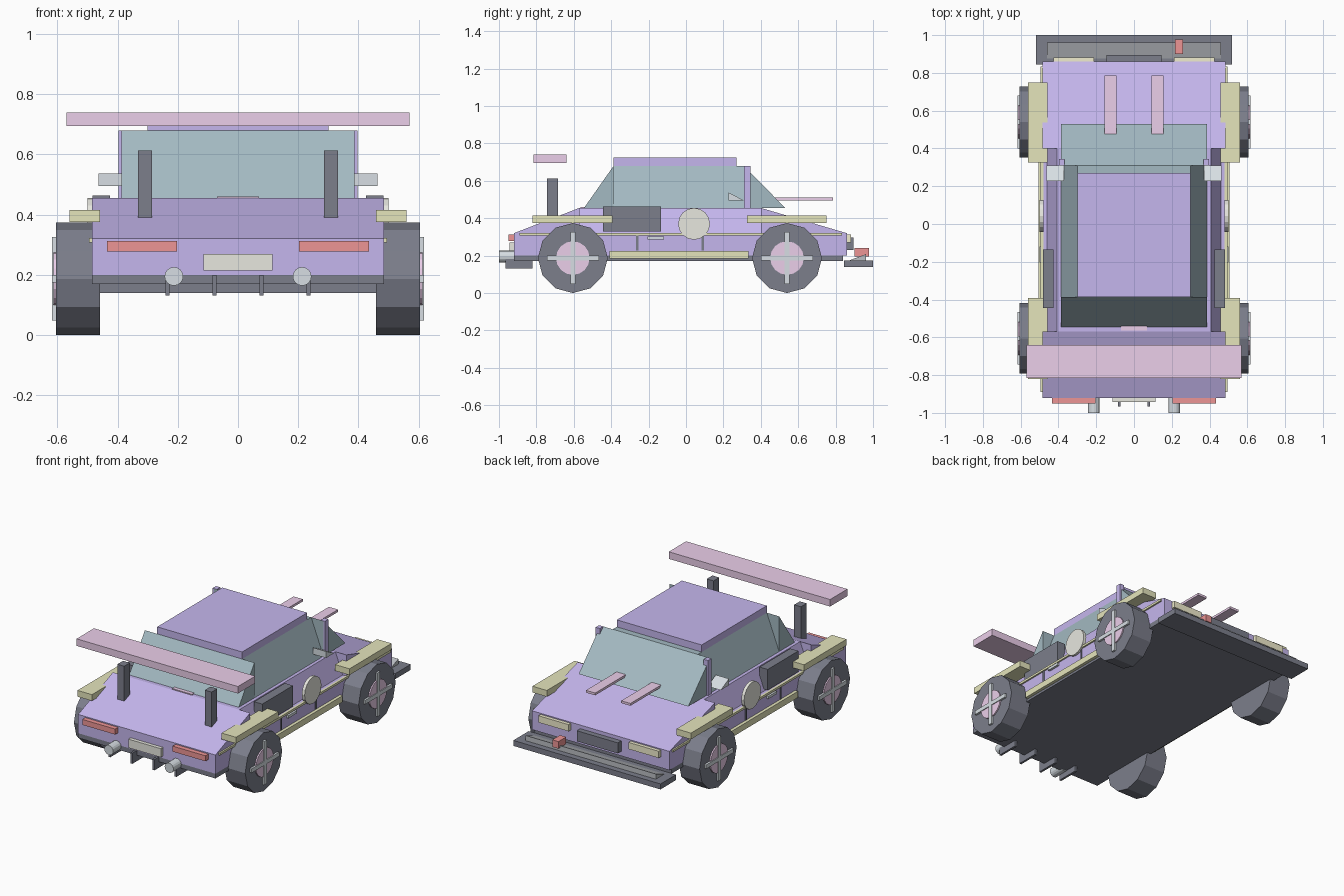
import bpy, bmesh, math
from mathutils import Matrix

if "Cube" in bpy.data.objects:
    bpy.data.objects.remove(bpy.data.objects["Cube"])

COLORS = {
    "purple": (0.56, 0.47, 0.85), "glass": (0.37, 0.49, 0.54), "dark": (0.20, 0.21, 0.26),
    "yellow": (0.78, 0.78, 0.50), "pink": (0.83, 0.62, 0.82), "silver": (0.68, 0.73, 0.77),
    "red": (0.85, 0.30, 0.30), "cream": (0.80, 0.80, 0.74), "lamp": (0.88, 0.85, 0.62),
    "grey": (0.50, 0.52, 0.55),
}
MATS = {}
for key, c in COLORS.items():
    MATS[key] = bpy.data.materials.new(key)
    MATS[key].diffuse_color = (*c, 1)


def finish(name, bm, color):
    bmesh.ops.recalc_face_normals(bm, faces=bm.faces)
    me = bpy.data.meshes.new(name)
    bm.to_mesh(me)
    bm.free()
    me.materials.append(MATS[color])
    ob = bpy.data.objects.new(name, me)
    bpy.context.collection.objects.link(ob)
    return ob


def box(name, x, y, z, color):
    bm = bmesh.new()
    bmesh.ops.create_cube(bm, size=1)
    for v in bm.verts:
        v.co = [(r[0] + r[1]) / 2 + c * (r[1] - r[0]) for c, r in zip(v.co, (x, y, z))]
    return finish(name, bm, color)


def prism(name, axis, span, pts, color):
    """Extrude a profile: axis 'x' takes (y, z) points, axis 'y' takes (x, z) points."""
    bm = bmesh.new()
    place = (lambda s, p: (s, p[0], p[1])) if axis == "x" else (lambda s, p: (p[0], s, p[1]))
    face = bm.faces.new([bm.verts.new(place(span[0], p)) for p in pts])
    ext = bmesh.ops.extrude_face_region(bm, geom=[face])["geom"]
    d = span[1] - span[0]
    bmesh.ops.translate(bm, verts=[g for g in ext if isinstance(g, bmesh.types.BMVert)],
                        vec=(d, 0, 0) if axis == "x" else (0, d, 0))
    return finish(name, bm, color)


def cyl(name, axis, span, a, z, r, n, color):
    pts = [(a + r * math.cos(2 * math.pi * i / n), z + r * math.sin(2 * math.pi * i / n)) for i in range(n)]
    return prism(name, axis, span, pts, color)


def mirror(ob):
    """Copy the part to the other side of x = 0."""
    m = ob.modifiers.new("mirror", "MIRROR")
    m.use_mirror_merge = False
    return ob


# body: lower slab, core, hood and trunk slopes, shoulder slopes
W = (-0.485, 0.485)
box("lower_body", W, (-0.92, 0.86), (0.20, 0.32), "purple")
box("upper_body", (-0.408, 0.408), (-0.57, 0.40), (0.32, 0.455), "purple")
prism("hood", "x", W, [(0.40, 0.32), (0.86, 0.32), (0.40, 0.455)], "purple")
prism("trunk", "x", W, [(-0.57, 0.32), (-0.92, 0.32), (-0.57, 0.455)], "purple")
mirror(prism("shoulder", "y", (-0.57, 0.40), [(0.408, 0.32), (0.46, 0.32), (0.408, 0.455)], "purple"))
box("floor", W, (-0.92, 0.84), (0.17, 0.20), "dark")

# cabin glass, pillars and roof
G = (-0.387, 0.387)
box("cabin", (-0.30, 0.30), (-0.387, 0.31), (0.455, 0.68), "glass")
prism("windshield", "x", G, [(0.31, 0.455), (0.53, 0.455), (0.31, 0.68)], "glass")
prism("rear_window", "x", G, [(-0.387, 0.455), (-0.545, 0.455), (-0.387, 0.68)], "glass")
mirror(prism("side_window", "y", (-0.387, 0.31), [(0.30, 0.455), (0.387, 0.455), (0.30, 0.68)], "glass"))
mirror(box("pillar", (0.367, 0.397), (0.31, 0.345), (0.455, 0.68), "purple"))
box("roof", (-0.30, 0.30), (-0.387, 0.27), (0.68, 0.725), "purple")

# wheels with hub disc and cross spokes
for label, y in (("rear", -0.605), ("front", 0.54)):
    mirror(cyl(label + "_tire", "x", (0.458, 0.605), y, 0.187, 0.187, 12, "dark"))
    mirror(cyl(label + "_hub", "x", (0.60, 0.613), y, 0.187, 0.09, 16, "pink"))
    mirror(box(label + "_spoke_upright", (0.60, 0.618), (y - 0.013, y + 0.013), (0.048, 0.326), "silver"))
    mirror(box(label + "_spoke_level", (0.60, 0.618), (y - 0.139, y + 0.139), (0.174, 0.20), "silver"))

# side details
for label, y in (("rear", (-0.82, -0.392)), ("front", (0.325, 0.75))):
    mirror(box(label + "_fender", (0.458, 0.56), y, (0.375, 0.415), "yellow"))
mirror(box("side_skirt", (0.46, 0.505), (-0.41, 0.335), (0.185, 0.225), "yellow"))
mirror(box("side_stripe", (0.48, 0.495), (-0.89, 0.835), (0.308, 0.322), "yellow"))
mirror(cyl("door_roundel", "x", (0.48, 0.50), 0.043, 0.37, 0.085, 16, "cream"))
mirror(box("side_intake", (0.425, 0.483), (-0.445, -0.135), (0.33, 0.463), "dark"))
for y in (-0.26, 0.09):
    mirror(box("door_seam", (0.48, 0.49), (y - 0.006, y + 0.006), (0.228, 0.31), "dark"))
mirror(box("door_handle", (0.48, 0.50), (-0.205, -0.118), (0.285, 0.302), "silver"))
mirror(prism("side_mirror", "x", (0.37, 0.463), [(0.228, 0.495), (0.31, 0.495), (0.228, 0.537)], "silver"))

# stripes and spoiler
mirror(box("hood_stripe", (0.092, 0.157), (0.475, 0.785), (0.495, 0.51), "pink"))
box("trunk_stripe", (-0.07, 0.07), (-0.565, -0.535), (0.445, 0.461), "pink")
box("spoiler_wing", (-0.57, 0.57), (-0.815, -0.64), (0.695, 0.74), "pink")
mirror(box("spoiler_strut", (0.285, 0.333), (-0.742, -0.685), (0.39, 0.613), "dark"))

# nose (+y end)
mirror(box("headlight", (0.212, 0.425), (0.85, 0.882), (0.27, 0.313), "lamp"))
box("grille", (-0.145, 0.145), (0.85, 0.895), (0.23, 0.297), "dark")
box("splitter", (-0.52, 0.52), (0.845, 1.0), (0.14, 0.175), "dark")
prism("splitter_lip", "x", (-0.46, 0.46), [(0.875, 0.175), (0.962, 0.175), (0.962, 0.208)], "grey")
box("tow_hook", (0.217, 0.26), (0.90, 0.978), (0.195, 0.24), "red")

# tail (-y end)
mirror(box("tail_light", (0.203, 0.435), (-0.95, -0.91), (0.278, 0.313), "red"))
box("rear_plate", (-0.115, 0.115), (-0.943, -0.91), (0.215, 0.27), "cream")
mirror(cyl("exhaust", "y", (-1.0, -0.90), 0.213, 0.195, 0.031, 16, "silver"))
for x in (0.078, 0.234):
    mirror(box("diffuser_fin", (x - 0.007, x + 0.007), (-0.965, -0.82), (0.132, 0.20), "dark"))

for m in bpy.data.materials:
    if m.users and not m.is_grease_pencil:
        m.use_nodes = True
        m.node_tree.nodes["Principled BSDF"].inputs["Base Color"].default_value = m.diffuse_color
